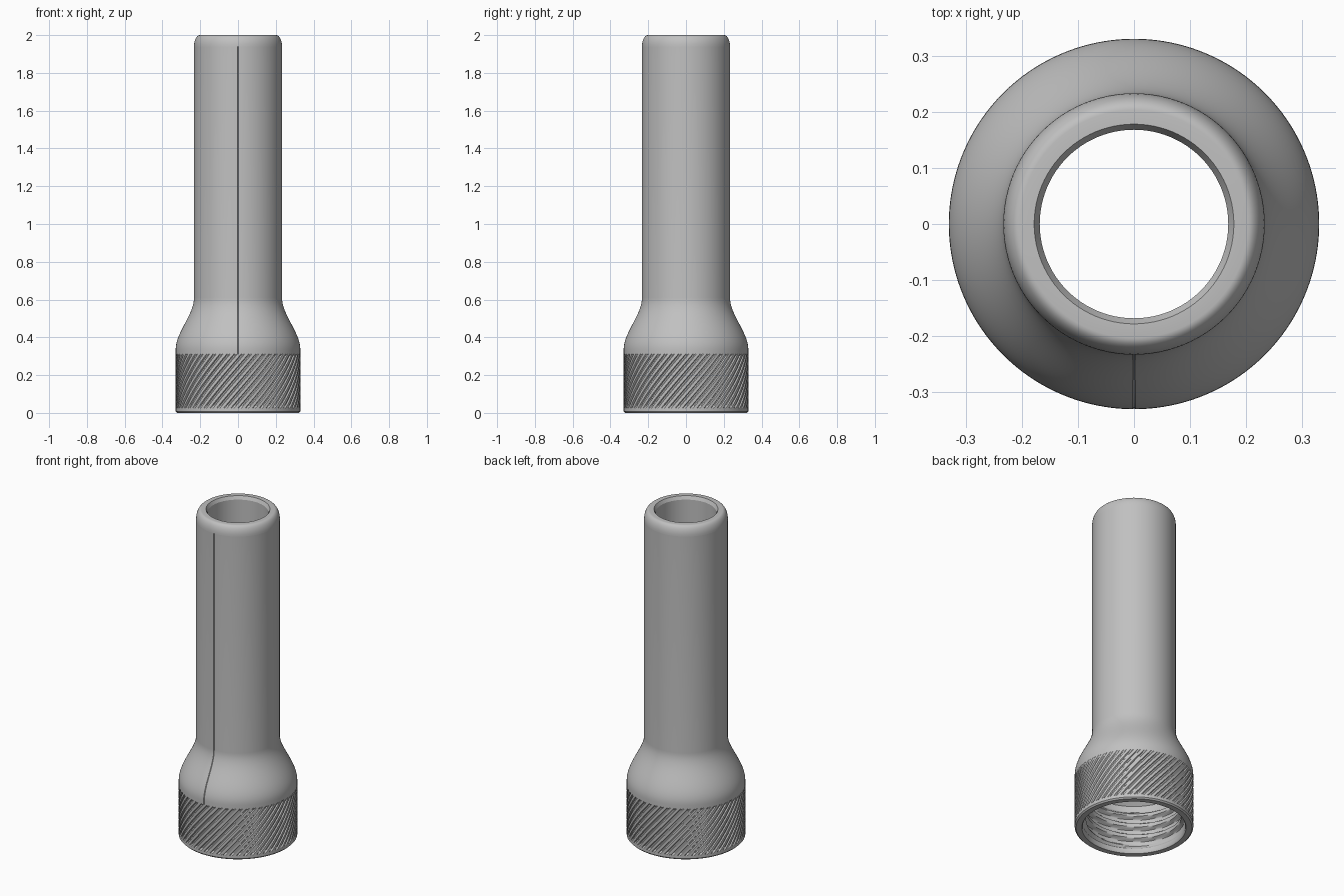
import bpy, bmesh, math

cube = bpy.data.objects.get("Cube")
if cube:
    bpy.data.objects.remove(cube, do_unlink=True)

GREY = (0.53, 0.53, 0.53, 1)
mat = bpy.data.materials.new("matte grey")
mat.use_nodes = True
mat.diffuse_color = GREY
mat.node_tree.nodes["Principled BSDF"].inputs["Base Color"].default_value = GREY

FRONT = -math.pi / 2
EVEN = [FRONT + math.tau * i / 96 for i in range(96)]


def skin(name, rows, sharp=35):
    """Join closed rings of (radius, angle, z) points into a smooth tube."""
    bm = bmesh.new()
    rings = [[bm.verts.new((r * math.cos(a), r * math.sin(a), z)) for r, a, z in row]
             for row in rows]
    for low, high in zip(rings, rings[1:]):
        n = len(low)
        for i in range(n):
            j = (i + 1) % n
            bm.faces.new((low[i], low[j], high[j], high[i]))
    mesh = bpy.data.meshes.new(name)
    bm.to_mesh(mesh)
    bm.free()
    obj = bpy.data.objects.new(name, mesh)
    bpy.context.collection.objects.link(obj)
    mesh.materials.append(mat)
    bpy.ops.object.select_all(action='DESELECT')
    obj.select_set(True)
    bpy.context.view_layer.objects.active = obj
    bpy.ops.object.shade_smooth_by_angle(angle=math.radians(sharp))
    return obj


def lathe(name, profile, angles=EVEN):
    return skin(name, [[(r, a, z) for a in angles] for r, z in profile])


def s_curve(r0, z0, r1, z1, steps=20):
    """Flowing shoulder, vertical at both ends."""
    pts = []
    for i in range(steps + 1):
        t = i / steps
        pts.append((r0 + (r1 - r0) * t * t * (3 - 2 * t), z0 + (z1 - z0) * t))
    return pts


def arc(r, z, width, height, steps=10):
    return [(r + width * math.cos(t), z + height * math.sin(t))
            for t in (math.pi / 2 * i / steps for i in range(steps + 1))]


# Outer body with a fine parting line down the front
SLIT = 0.008
body_angles = [FRONT - SLIT, FRONT, FRONT + SLIT] + EVEN[1:-1] + [EVEN[-1]]
profile = [(0.33, 0.312)] + s_curve(0.33, 0.335, 0.233, 0.61) + [(0.233, 1.94)]
skin("body", [[(r - (0.003 if i == 1 else 0), a, z) for i, a in enumerate(body_angles)]
              for r, z in profile])

# Rounded mouth, flat lip and inner chamfer
lathe("mouth", arc(0.203, 1.94, 0.03, 0.06) + [(0.178, 2.0), (0.168, 1.98)])

# Knurled grip with slanted grooves
TEETH, TWIST, Z0, Z1, R = 54, 0.75, 0.026, 0.312, 0.33
SECTION = [(0.0, 0), (0.5, 0), (0.64, 0.007), (0.86, 0.007)]
rows = []
steps = 24
for k in range(steps + 1):
    t = k / steps
    depth = 0 if k in (0, steps) else 1
    rows.append([(R - d * depth, (n + u) * math.tau / TEETH + TWIST * t, Z0 + (Z1 - Z0) * t)
                 for n in range(TEETH) for u, d in SECTION])
skin("knurled_grip", rows, 25)

# Bottom rim, running inwards to the threaded socket
lathe("bottom_rim", [(0.285, 0.03), (0.285, 0.008), (0.29, 0), (0.322, 0), (0.33, 0.008), (0.33, 0.026)])

# Screw thread inside the socket
PITCH, TOP = 0.07, 0.27


def thread_radius(a, z):
    phase = (z / PITCH - (a - FRONT) / math.tau) % 1
    ridge = min(1, max(0, 2 - abs(phase - 0.5) * 6))
    fade = min(1, (z - 0.03) / 0.03, (TOP - z) / 0.03)
    return 0.285 - 0.022 * ridge * fade


heights = [TOP - (TOP - 0.03) * k / 48 for k in range(49)]
skin("socket_thread", [[(thread_radius(a, z), a, z) for a in EVEN] for z in heights])

# Socket roof and straight bore
lathe("bore", [(0.168, 1.98), (0.168, 0.57)] + s_curve(0.168, 0.55, 0.265, 0.32)
      + [(0.285, 0.3), (0.285, TOP)])
